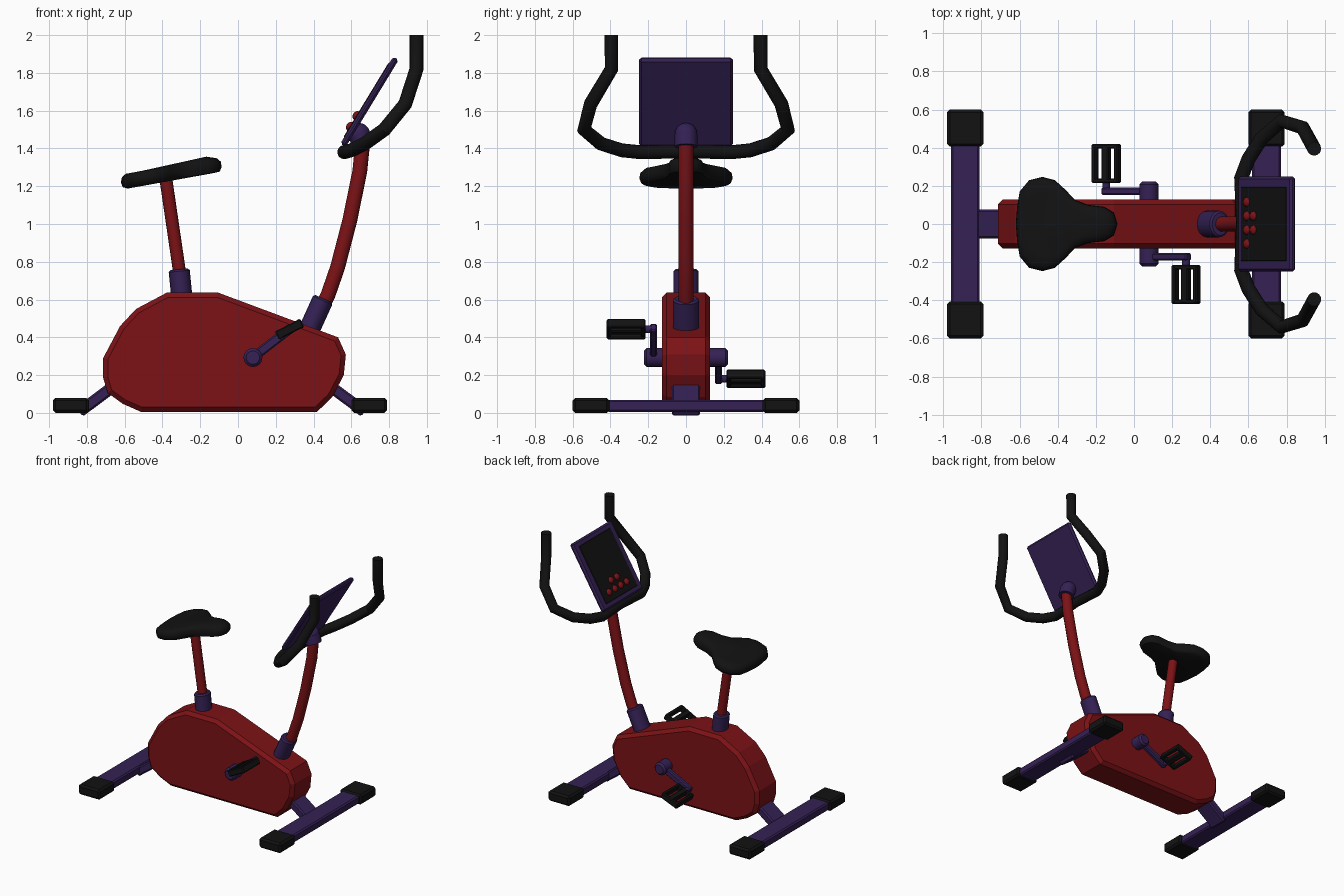
import bpy, bmesh, math
from mathutils import Vector

if "Cube" in bpy.data.objects:
    bpy.data.objects.remove(bpy.data.objects["Cube"])


def material(name, rgb):
    m = bpy.data.materials.new(name)
    m.diffuse_color = (*rgb, 1)
    m.use_nodes = True
    m.node_tree.nodes["Principled BSDF"].inputs["Base Color"].default_value = m.diffuse_color
    return m


RED = material("red", (0.2, 0.006, 0.008))
PURPLE = material("purple", (0.035, 0.015, 0.09))
BLACK = material("black", (0.006, 0.006, 0.006))


def finish(name, bm, mat, loc=(0, 0, 0), rot_y=0, bevel=0, smooth=30):
    bmesh.ops.recalc_face_normals(bm, faces=bm.faces)
    me = bpy.data.meshes.new(name)
    bm.to_mesh(me)
    bm.free()
    ob = bpy.data.objects.new(name, me)
    bpy.context.collection.objects.link(ob)
    ob.location, ob.rotation_euler = loc, (0, rot_y, 0)
    me.materials.append(mat)
    if bevel:
        b = ob.modifiers.new("bevel", 'BEVEL')
        b.width, b.segments, b.limit_method = bevel, 1, 'ANGLE'
        b.angle_limit = math.radians(60)
    if smooth:
        bpy.ops.object.select_all(action='DESELECT')
        ob.select_set(True)
        bpy.context.view_layer.objects.active = ob
        bpy.ops.object.shade_smooth_by_angle(angle=math.radians(smooth))
    return ob


def box(name, loc, size, mat, rot_y=0, bevel=0.01):
    bm = bmesh.new()
    bmesh.ops.create_cube(bm, size=1)
    bmesh.ops.scale(bm, vec=size, verts=bm.verts)
    return finish(name, bm, mat, loc, rot_y, bevel, 0)


def rod(name, a, b, rx, ry, mat, bevel=0.0):
    """Cylinder between two points in an xz plane, radii rx and ry."""
    a, b = Vector(a), Vector(b)
    d = b - a
    bm = bmesh.new()
    bmesh.ops.create_cone(bm, cap_ends=True, segments=16, radius1=1, radius2=1, depth=d.length)
    bmesh.ops.scale(bm, vec=(rx, ry, 1), verts=bm.verts)
    return finish(name, bm, mat, (a + b) / 2, math.atan2(d.x, d.z), bevel)


def axle(name, x, z, y0, y1, r, mat, bevel=0.0):
    """Cylinder along y."""
    ob = rod(name, (0, 0, 0), (0, 0, abs(y1 - y0)), r, r, mat, bevel)
    ob.location = (x, (y0 + y1) / 2, z)
    ob.rotation_euler = (math.pi / 2, 0, 0)
    return ob


def ball(name, loc, size, mat, rot_y=0):
    bm = bmesh.new()
    bmesh.ops.create_uvsphere(bm, u_segments=16, v_segments=10, radius=1)
    bmesh.ops.scale(bm, vec=size, verts=bm.verts)
    return finish(name, bm, mat, loc, rot_y)


def tube(name, pts, r, mat):
    """Bent pipe through the points, mitred at each bend."""
    pts = [Vector(p) for p in pts]
    n = 12
    bm = bmesh.new()
    prev = None
    for i, p in enumerate(pts):
        t_in = (p - pts[i - 1]).normalized() if i else (pts[1] - p).normalized()
        t_out = (pts[i + 1] - p).normalized() if i < len(pts) - 1 else t_in
        t = (t_in + t_out).normalized()
        if not i:
            u = t.orthogonal().normalized()
        u = (u - t * u.dot(t)).normalized()
        v = t.cross(u)
        ring = [bm.verts.new(p + r * (u * math.cos(k * math.tau / n) + v * math.sin(k * math.tau / n)))
                for k in range(n)]
        if prev:
            for k in range(n):
                bm.faces.new((prev[k], prev[(k + 1) % n], ring[(k + 1) % n], ring[k]))
        else:
            bm.faces.new(ring)
        prev = ring
    bm.faces.new(prev)
    return finish(name, bm, mat, smooth=35)


# Body shell
profile = [(-.513, .005), (.418, .005), (.50, .085), (.56, .2), (.571, .308), (.53, .40),
           (-.106, .637), (-.376, .637), (-.54, .55), (-.624, .46), (-.714, .29),
           (-.714, .186), (-.69, .106), (-.61, .048)]
bm = bmesh.new()
face = bm.faces.new([bm.verts.new((x, -.128, z)) for x, z in profile])
ext = bmesh.ops.extrude_face_region(bm, geom=[face])
bmesh.ops.translate(bm, vec=(0, .256, 0), verts=[g for g in ext["geom"] if isinstance(g, bmesh.types.BMVert)])
finish("body_shell", bm, RED, bevel=.025, smooth=0)

# Legs with end caps and struts
for end, x, strut_x, slope in (("rear", -.885, -.72, .64), ("front", .695, .55, -.64)):
    box(end + "_leg", (x, 0, .037), (.15, .84, .064), PURPLE)
    box(end + "_strut", (strut_x, 0, .095), (.30, .15, .062), PURPLE, -slope)
    for side, y in (("left", .503), ("right", -.503)):
        box(f"{end}_{side}_foot_cap", (x, y, .04), (.19, .194, .08), BLACK, 0, .014)

# Seat post and seat
rod("seat_collar", (-.296, 0, .60), (-.312, 0, .76), .056, .067, PURPLE, .01)
rod("seat_post", (-.30, 0, .68), (-.385, 0, 1.26), .034, .036, RED)
half = [(-.62, 0), (-.613, .09), (-.60, .17), (-.55, .23), (-.48, .247), (-.415, .23), (-.36, .18),
        (-.31, .127), (-.24, .1), (-.155, .09), (-.105, .06), (-.086, 0)]
outline = half + [(x, -y) for x, y in half[-2:0:-1]]
bm = bmesh.new()
rings = []
for s, dz in ((.86, -.04), (.96, -.033), (1, -.008), (.98, .02), (.9, .038), (.7, .046)):
    rings.append([bm.verts.new((-.36 + (x + .36) * s, y * s, 1.268 + .155 * (x + .36) + dz))
                  for x, y in outline])
for a, b in zip(rings, rings[1:]):
    for k in range(len(a)):
        j = (k + 1) % len(a)
        bm.faces.new((a[k], a[j], b[j], b[k]))
bm.faces.new(rings[0])
bm.faces.new(rings[-1])
finish("seat", bm, BLACK, smooth=50)

# Steering column
rod("column_collar", (.375, 0, .435), (.452, 0, .605), .056, .07, PURPLE, .01)
tube("column", [(.42, 0, .52), (.475, 0, .62), (.527, 0, .77), (.592, 0, 1.02), (.645, 0, 1.28),
                (.662, 0, 1.45)], .04, RED)
rod("column_head", (.662, 0, 1.41), (.645, 0, 1.475), .058, .06, PURPLE)
ball("column_joint", (.64, 0, 1.475), (.06, .06, .06), PURPLE)

# Handlebar
side = [(.562, .24, 1.38), (.60, .34, 1.39), (.67, .45, 1.425), (.775, .54, 1.5), (.885, .505, 1.635),
        (.945, .395, 1.82), (.945, .395, 2.0)]
tube("handlebar", [(x, -y, z) for x, y, z in reversed(side)] + [(.572, 0, 1.385)] + side, .037, BLACK)

# Console with screen and buttons
tilt = math.radians(58.7)


def on_console(s, y, h):
    return (.696 + s * math.cos(tilt) - h * math.sin(tilt), y,
            1.647 + s * math.sin(tilt) + h * math.cos(tilt))


box("console", on_console(0, 0, 0), (.54, .496, .034), PURPLE, -tilt, .012)
box("screen", on_console(.0, 0, .016), (.46, .39, .01), BLACK, -tilt, .003)
for i, (s, y) in enumerate([(-.165, .115), (-.165, .042), (-.165, -.031), (-.165, -.104),
                            (-.098, .042), (-.098, -.031)]):
    ball(f"button_{i + 1}", on_console(s, y, .02), (.026, .026, .02), RED, -tilt)

# Cranks and pedals
HX, HZ = .079, .293
for name, sy, px, pz, ang in (("right", -1, .273, .443, 27), ("left", 1, -.146, .18, 22)):
    axle(name + "_hub", HX, HZ, sy * .10, sy * .222, .05, PURPLE, .014)
    d = Vector((px - HX, 0, pz - HZ))
    box(name + "_crank", (HX + d.x / 2, sy * .172, HZ + d.z / 2), (d.length + .04, .038, .05), PURPLE,
        -math.atan2(d.z, d.x), .008)
    axle(name + "_spindle", px, pz, sy * .16, sy * .24, .02, PURPLE)
    a = math.radians(ang)
    for k, off in (("rear", -.063), ("middle", 0), ("front", .063)):
        box(f"{name}_pedal_{k}_bar", (px + off * math.cos(a), sy * .317, pz + off * math.sin(a)),
            (.04 if k == "middle" else .024, .204, .05), BLACK, -a, .006)
    for k, y in (("inner", .227), ("outer", .408)):
        box(f"{name}_pedal_{k}_rail", (px, sy * y, pz), (.148, .024, .048), BLACK, -a, .006)
